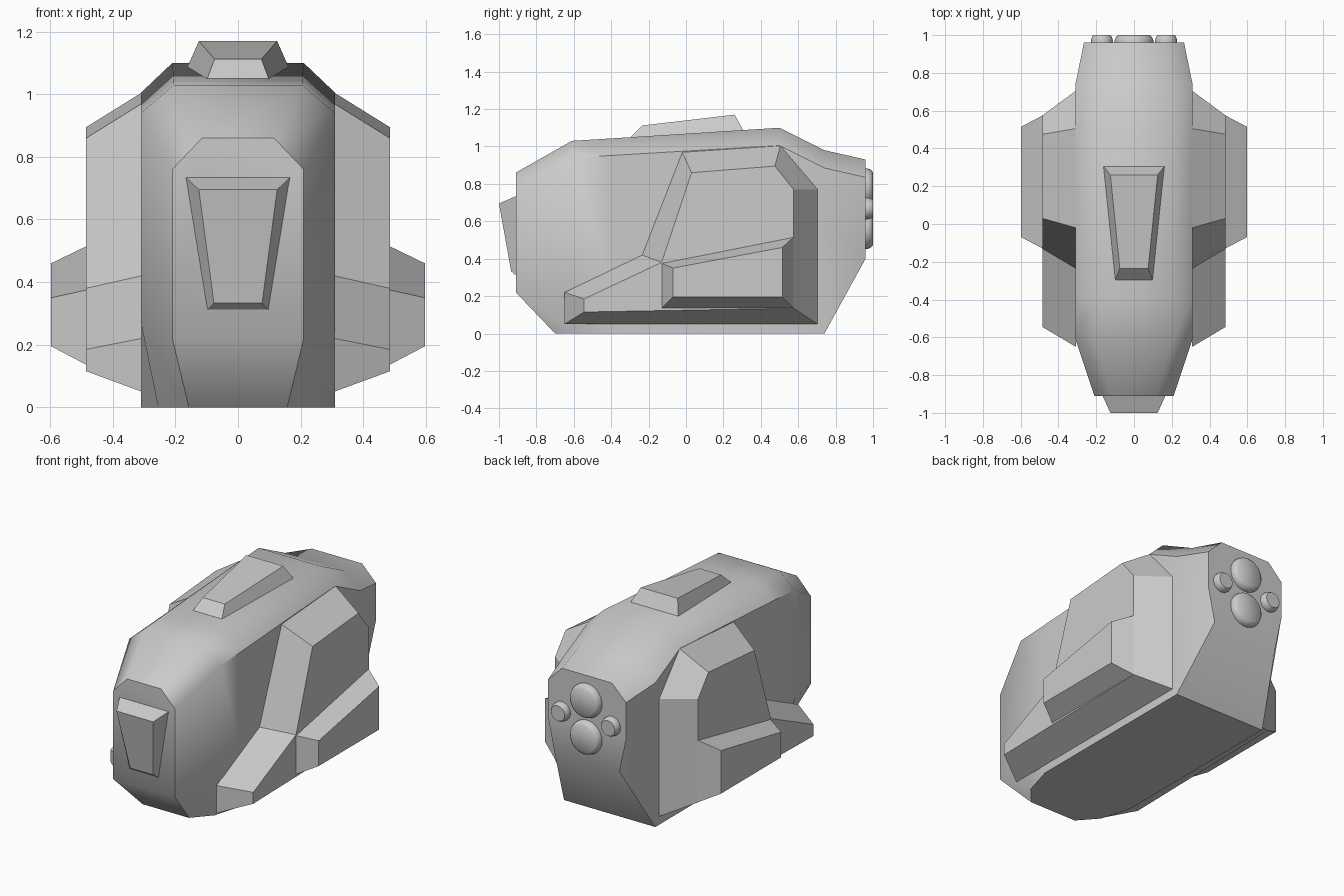
import bpy, bmesh
from math import sin, cos, pi, radians

if "Cube" in bpy.data.objects:
    bpy.data.objects.remove(bpy.data.objects["Cube"])


def loft(name, rings, caps=None, angle=45):
    """Skin a list of equal-length vertex rings and close both ends."""
    n = len(rings[0])
    caps = caps or [list(range(n))]
    bm = bmesh.new()
    vs = [[bm.verts.new(p) for p in r] for r in rings]
    for a, b in zip(vs, vs[1:]):
        for i in range(n):
            j = (i + 1) % n
            bm.faces.new((a[i], a[j], b[j], b[i]))
    for end in (vs[0], vs[-1]):
        for cap in caps:
            bm.faces.new([end[i] for i in cap])
    bmesh.ops.recalc_face_normals(bm, faces=bm.faces[:])
    for f in bm.faces:
        f.smooth = True
    me = bpy.data.meshes.new(name)
    bm.to_mesh(me)
    bm.free()
    me.set_sharp_from_angle(angle=radians(angle))
    ob = bpy.data.objects.new(name, me)
    bpy.context.collection.objects.link(ob)
    return ob


# Main hull: half sections (roof, shoulder, lower wall, bottom) from front to back
half_sections = [
    [(.115, -.91, .86), (.21, -.91, .76), (.21, -.91, .22), (.157, -.70, 0)],
    [(.205, -.61, 1.03), (.31, -.61, .94), (.31, -.61, .27), (.255, -.59, 0)],
    [(.206, -.40, 1.043), (.31, -.40, .952), (.31, -.40, .27), (.31, -.40, 0)],
    [(.21, .50, 1.10), (.31, .50, 1.005), (.31, .50, .40), (.31, .50, 0)],
    [(.20, .74, .98), (.31, .74, .885), (.31, .74, .62), (.31, .74, 0)],
    [(.17, .96, .93), (.265, .96, .835), (.265, .96, .61), (.22, .96, .40)],
]
loft("hull", [h + [(-x, y, z) for x, y, z in reversed(h)] for h in half_sections],
     caps=[[0, 1, 2, 5, 6, 7], [2, 3, 4, 5]])


# Raised tapered panels on the nose and the roof
def panel(name, rows):
    """rows: (half width, y, z) for the base pair, then the raised pair."""
    ring = lambda a, b: [(-a[0], *a[1:]), a, b, (-b[0], *b[1:])]
    loft(name, [ring(rows[0], rows[1]), ring(rows[2], rows[3])], angle=20)


panel("nose_panel", [(.167, -.908, .735), (.098, -.908, .31),
                     (.125, -1.0, .695), (.077, -.935, .333)])
panel("roof_panel", [(.165, .31, 1.08), (.10, -.30, 1.045),
                     (.125, .26, 1.17), (.075, -.235, 1.112)])

# Side armour and the lower side box, as (y, z) outlines that shrink outwards
armour_in = [(-.65, .05), (-.65, .22), (-.235, .42), (-.02, .97),
             (.505, 1.005), (.705, .77), (.705, .05)]
armour_out = [(-.545, .115), (-.545, .185), (-.13, .38), (.03, .86),
              (.475, .895), (.575, .77), (.575, .135)]
box_in = [(-.13, .135), (-.13, .375), (.575, .515), (.575, .135)]
box_out = [(-.07, .195), (-.07, .35), (.515, .46), (.515, .195)]
for side, s in (("right", 1), ("left", -1)):
    for part, inner, outer, x0, x1 in (("side_armour", armour_in, armour_out, .308, .485),
                                       ("side_box", box_in, box_out, .483, .597)):
        loft(f"{part}_{side}", [[(s * x0, y, z) for y, z in inner],
                                [(s * x1, y, z) for y, z in outer]], angle=25)


# Round thrusters on the back
def thruster(name, x, z, r):
    rings = [[(x + r * k * cos(2 * pi * i / 32), y, z + r * k * sin(2 * pi * i / 32))
              for i in range(32)] for k, y in ((1, .95), (1, .97), (.94, .987), (.8, 1.0))]
    loft(name, rings)


for name, x, z, r in (("thruster_upper", 0, .78, .103), ("thruster_lower", 0, .555, .103),
                      ("thruster_small_right", .17, .668, .058),
                      ("thruster_small_left", -.17, .668, .058)):
    thruster(name, x, z, r)
